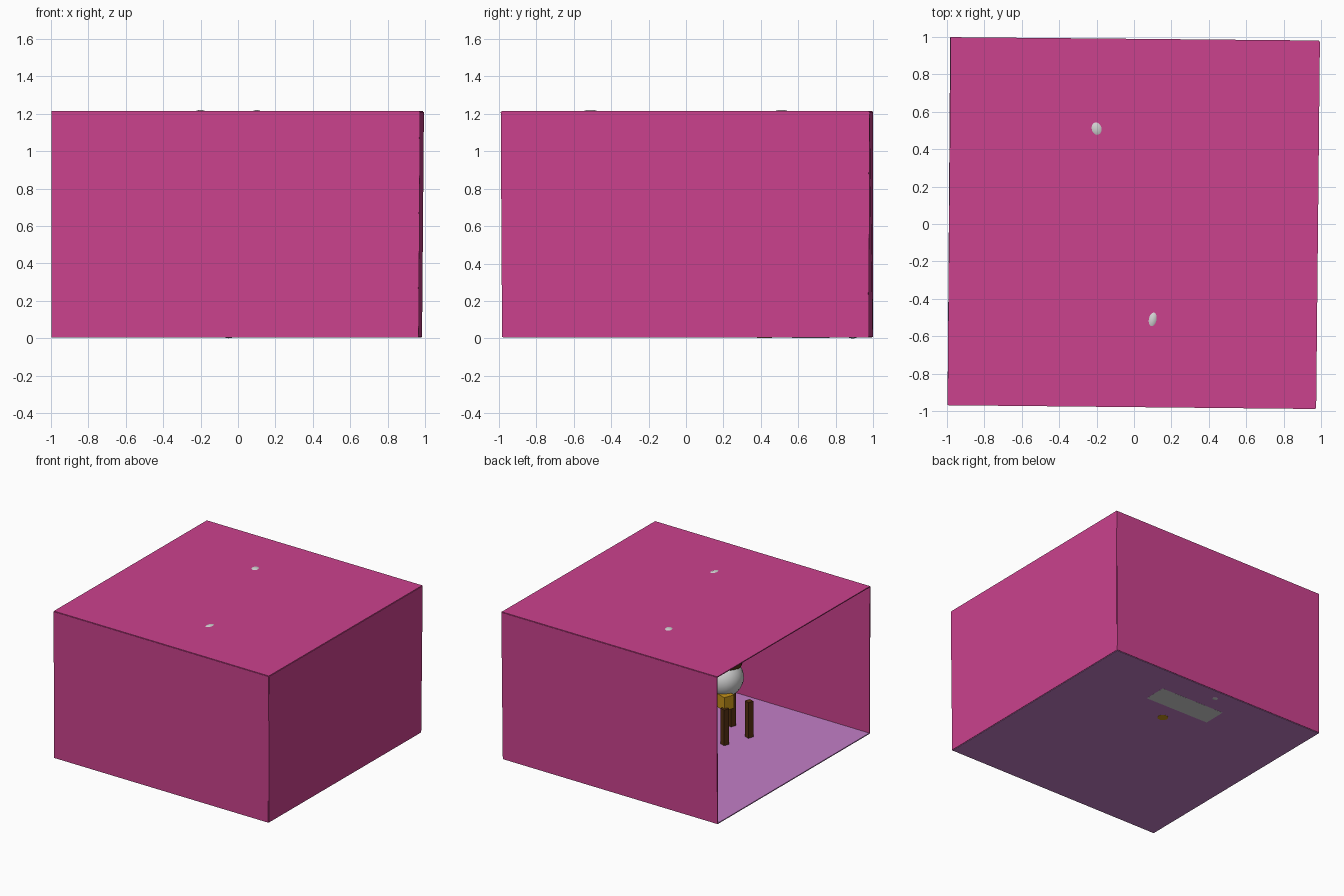
import bpy, math

if "Cube" in bpy.data.objects:
    bpy.data.objects.remove(bpy.data.objects["Cube"])


def material(name, rgb):
    m = bpy.data.materials.new(name)
    m.diffuse_color = (*rgb, 1)
    m.use_nodes = True
    m.node_tree.nodes["Principled BSDF"].inputs["Base Color"].default_value = m.diffuse_color
    return m


PINK = material("pink", (0.60, 0.054, 0.27))
LILAC = material("lilac", (0.54, 0.21, 0.57))
WHITE = material("soft white", (0.65, 0.65, 0.65))
GOLD = material("gold", (0.56, 0.29, 0.01))
BROWN = material("dark brown", (0.09, 0.03, 0.006))


def finish(ob, name, mat):
    ob.name = name
    ob.data.materials.append(mat)
    return ob


def panel(name, pts, mat):
    me = bpy.data.meshes.new(name)
    me.from_pydata(pts, [], [(0, 1, 2, 3)])
    ob = bpy.data.objects.new(name, me)
    bpy.context.collection.objects.link(ob)
    s = ob.modifiers.new("thickness", 'SOLIDIFY')
    s.thickness, s.offset = 0.008, 0
    return finish(ob, name, mat)


def box(name, loc, size, mat, turn=0.0):
    bpy.ops.mesh.primitive_cube_add(size=1, location=loc, rotation=(0, 0, math.radians(turn)))
    ob = bpy.context.object
    ob.scale = size
    return finish(ob, name, mat)


def ball(name, loc, radii, mat, turn=0.0):
    bpy.ops.mesh.primitive_uv_sphere_add(segments=24, ring_count=14, radius=1, location=loc,
                                         rotation=(0, 0, math.radians(turn)))
    ob = bpy.context.object
    ob.scale = radii
    bpy.ops.object.shade_smooth()
    return finish(ob, name, mat)


def post(name, loc, radius, height, mat):
    bpy.ops.mesh.primitive_cylinder_add(vertices=12, radius=radius, depth=height, location=loc)
    return finish(bpy.context.object, name, mat)


# Slightly turned room, open on the left side
Z0, Z1 = 0.008, 1.21
top = [(-0.98, 0.995, Z1), (0.99, 0.977, Z1), (0.97, -0.985, Z1), (-0.997, -0.965, Z1)]
low = [(-0.983, 0.993, Z0), (0.98, 0.972, Z0), (0.962, -0.978, Z0), (-0.997, -0.958, Z0)]
panel("floor", low, LILAC)
panel("ceiling", top, PINK)
for name, i in (("back_wall", 0), ("right_wall", 1), ("front_wall", 2)):
    j = (i + 1) % 4
    panel(name, [low[i], low[j], top[j], top[i]], PINK)

# Two ceiling lamps that poke just through the roof
ball("ceiling_lamp_back", (-0.20, 0.51, 1.131), (0.07, 0.09, 0.09), WHITE, 15)
ball("ceiling_lamp_front", (0.10, -0.51, 1.131), (0.055, 0.10, 0.09), WHITE, -12)

# Chair with loose posts as legs, and its round body
for i, (x, y) in enumerate([(-0.30, -0.39), (-0.227, -0.18), (-0.08, -0.48), (-0.01, -0.27)]):
    box(f"chair_leg_{i + 1}", (x, y, 0.155), (0.046, 0.046, 0.30), BROWN, -20)
box("gold_block", (-0.2, -0.23, 0.34), (0.09, 0.09, 0.11), GOLD, -20)
ball("white_body", (-0.10, -0.33, 0.47), (0.16, 0.16, 0.15), WHITE)
ball("brown_back", (-0.08, -0.36, 0.63), (0.16, 0.16, 0.16), BROWN)

# Cabinet, stool and round foot along the back wall
box("cabinet", (0.06, 0.665, 0.145), (0.58, 0.19, 0.283), WHITE, -1)
post("gold_stool", (0.07, 0.42, 0.093), 0.04, 0.18, GOLD)
ball("round_stand", (-0.05, 0.89, 0.08), (0.07, 0.07, 0.08), WHITE)
